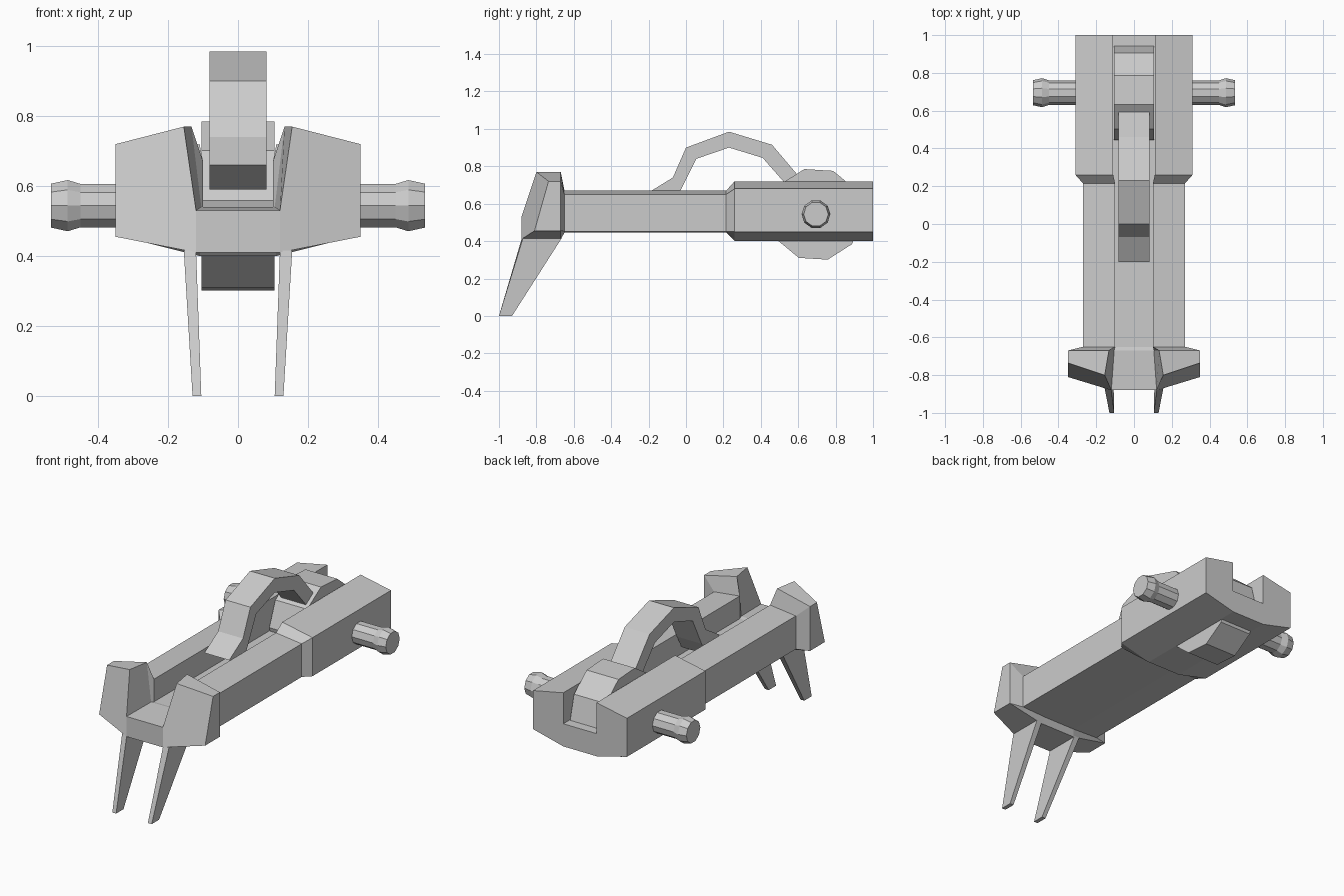
import bpy, bmesh
from math import sin, cos, pi, radians

if "Cube" in bpy.data.objects:
    bpy.data.objects.remove(bpy.data.objects["Cube"])


def make(name, verts, faces):
    bm = bmesh.new()
    vs = [bm.verts.new(v) for v in verts]
    for f in faces:
        bm.faces.new([vs[i] for i in f])
    bmesh.ops.recalc_face_normals(bm, faces=bm.faces[:])
    mesh = bpy.data.meshes.new(name)
    bm.to_mesh(mesh)
    bm.free()
    ob = bpy.data.objects.new(name, mesh)
    bpy.context.collection.objects.link(ob)
    return ob


def loft(name, rings, caps=None):
    # join equal-length closed rings; caps lists the index loops closing each end
    n = len(rings[0])
    caps = caps or [range(n)]
    faces = [(r * n + k, r * n + (k + 1) % n, (r + 1) * n + (k + 1) % n, (r + 1) * n + k)
             for r in range(len(rings) - 1) for k in range(n)]
    for base in (0, (len(rings) - 1) * n):
        faces += [[base + i for i in c] for c in caps]
    return make(name, [v for ring in rings for v in ring], faces)


def prism(name, profile, half):
    # extrude a y-z profile symmetrically across x
    return loft(name, [[(x, y, z) for y, z in profile] for x in (-half, half)])


# Channelled body: half sections run floor, inner top, outer top, outer bottom, keel
def section(y, floor, top, outer_top, outer_bottom, keel):
    return [(x, y, z) for x, z in (floor, top, outer_top, outer_bottom, keel)]


mid = ((.10, .535), (.10, .67), (.27, .65), (.27, .452), (.10, .445))
rear = ((.11, .535), (.11, .72), (.31, .68), (.31, .45), (.11, .40))
halves = [
    [(.12, -.88, .53), (.155, -.80, .77), (.35, -.735, .72), (.35, -.81, .455), (.12, -.88, .41)],
    section(-.67, (.105, .54), (.133, .77), (.35, .72), (.35, .455), (.12, .41)),
    section(-.65, *mid), section(.215, *mid),
    section(.26, *rear), section(1.0, *rear),
]
rings = [h + [(-x, y, z) for x, y, z in reversed(h)] for h in halves]
loft("channel_body", rings, [(0, 4, 5, 9), (0, 1, 2, 3, 4), (5, 6, 7, 8, 9)])

# Ten-sided hub wheel sunk in the rear channel
hub = [(.695 + .25 * cos(a), .543 + .25 * sin(a))
       for a in (k * pi / 5 - radians(3.5) for k in range(10))]
prism("hub_wheel", hub, .105)

# Arched lever rising from the hub
lever = [(-.20, .66), (-.07, .74), (0, .90), (.23, .985), (.46, .915), (.60, .75),
         (.66, .62), (.58, .60), (.52, .72), (.41, .845), (.23, .90), (.055, .84),
         (-.03, .67), (-.075, .59)]
prism("arched_lever", lever, .082)

# Mirrored side pegs and front legs
for side, label in ((1, "right"), (-1, "left")):
    peg = [(.28, .065), (.45, .065), (.487, .077), (.535, .066)]
    loft(label + "_peg", [[(side * x, .695 + r * cos(k * pi / 5), .544 + r * sin(k * pi / 5))
                           for k in range(10)] for x, r in peg])
    foot = [(.105, -1, 0), (.13, -1, 0), (.13, -.93, 0), (.105, -.93, 0)]
    hip = [(.12, -.878, .415), (.155, -.872, .415), (.155, -.665, .415), (.12, -.665, .415)]
    loft(label + "_front_leg", [[(side * x, y, z) for x, y, z in ring] for ring in (foot, hip)])
